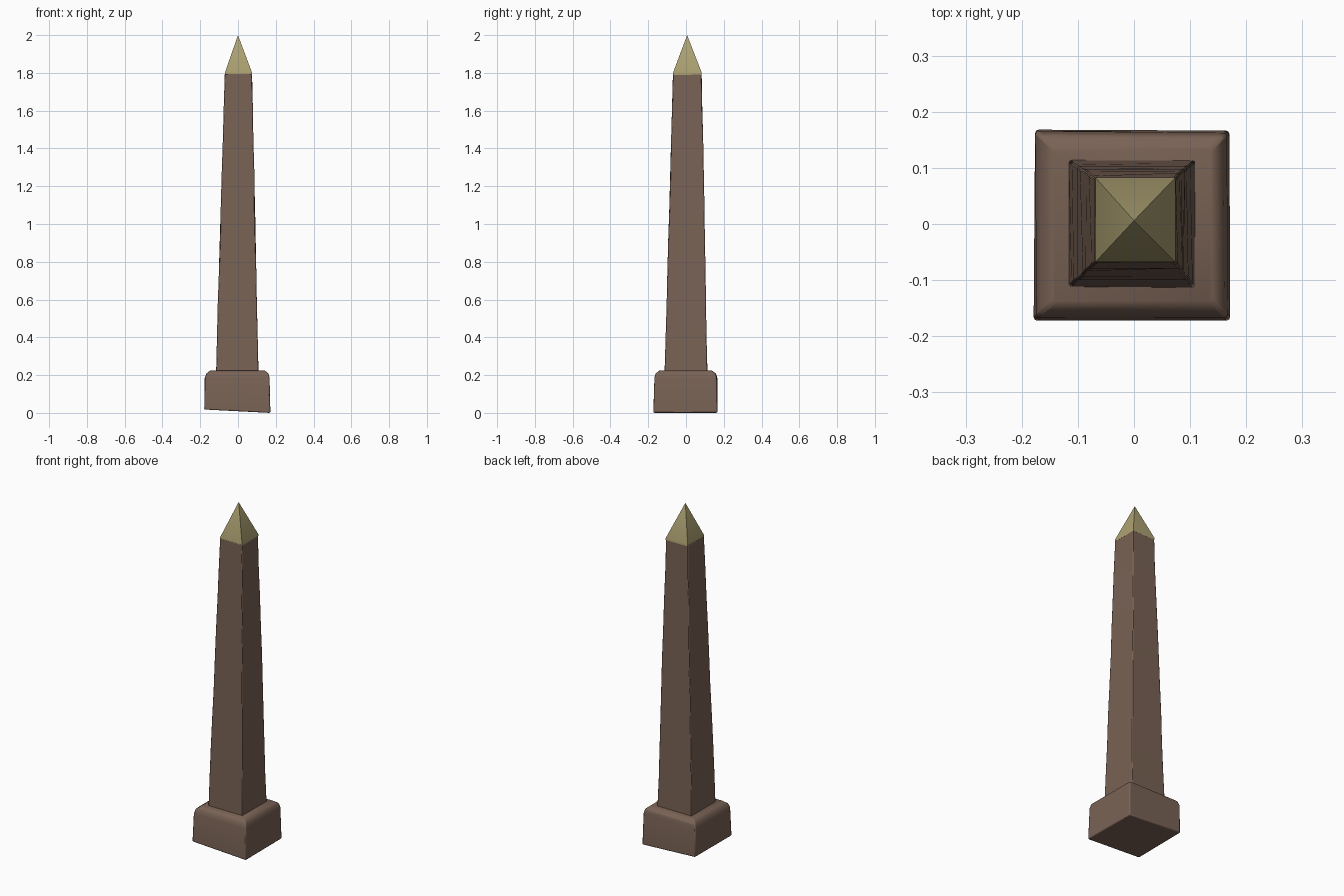
import bpy, bmesh, random

random.seed(4)
cube = bpy.data.objects.get("Cube")
if cube:
    bpy.data.objects.remove(cube)


def material(name, colour):
    mat = bpy.data.materials.new(name)
    mat.use_nodes = True
    mat.diffuse_color = (*colour, 1)
    bsdf = mat.node_tree.nodes["Principled BSDF"]
    bsdf.inputs["Base Color"].default_value = (*colour, 1)
    bsdf.inputs["Roughness"].default_value = 0.9
    return mat


def loft(name, rings, mat, apex=None, wobble=0.0, bevel=0.0):
    """Skin four-cornered rings (x0, x1, y0, y1, z), ending flat or in a point."""
    bm = bmesh.new()
    loops = []
    for x0, x1, y0, y1, z in rings:
        loop = []
        for x, y in ((x0, y0), (x1, y0), (x1, y1), (x0, y1)):
            dx, dy = (random.uniform(-wobble, wobble) for _ in "xy")
            loop.append(bm.verts.new((x + dx, y + dy, z)))
        loops.append(loop)
    bm.faces.new(loops[0][::-1])
    for low, high in zip(loops, loops[1:]):
        for i in range(4):
            j = (i + 1) % 4
            bm.faces.new((low[i], low[j], high[j], high[i]))
    if apex:
        tip = bm.verts.new(apex)
        for i in range(4):
            bm.faces.new((loops[-1][i], loops[-1][(i + 1) % 4], tip))
    else:
        bm.faces.new(loops[-1])
    mesh = bpy.data.meshes.new(name)
    bm.to_mesh(mesh)
    bm.free()
    mesh.materials.append(mat)
    obj = bpy.data.objects.new(name, mesh)
    bpy.context.collection.objects.link(obj)
    if bevel:
        mod = obj.modifiers.new("Worn edges", "BEVEL")
        mod.width = bevel
        mod.segments = 2
        mod.limit_method = "ANGLE"
        mod.angle_limit = 0.7
    return obj


def smooth(obj, angle):
    bpy.ops.object.select_all(action="DESELECT")
    obj.select_set(True)
    bpy.context.view_layer.objects.active = obj
    bpy.ops.object.shade_smooth_by_angle(angle=angle)


stone = material("Brown stone", (0.19, 0.122, 0.09))
gold = material("Pale gold", (0.42, 0.36, 0.17))

# Plinth: worn block with a rounded shoulder and a slightly tilted underside
plinth = loft("plinth", [
    (-0.178, 0.172, -0.171, 0.167, 0.01),
    (-0.175, 0.167, -0.166, 0.164, 0.185),
    (-0.168, 0.160, -0.160, 0.157, 0.209),
    (-0.145, 0.140, -0.138, 0.137, 0.225),
], stone, wobble=0.002, bevel=0.006)
for v in plinth.data.vertices[:4]:
    v.co.z = 0.018 if v.co.x < 0 else 0.0

# Shaft: tapering, gently uneven courses of stone
bottom = (-0.117, 0.108, -0.113, 0.113, 0.215)
top = (-0.069, 0.074, -0.068, 0.083, 1.795)
courses = 9
shaft = loft("shaft", [
    tuple(a + (b - a) * i / courses for a, b in zip(bottom, top))
    for i in range(courses + 1)
], stone, wobble=0.0015, bevel=0.004)

# Gilded pyramid tip
tip = loft("pyramid_tip", [
    (-0.069, 0.074, -0.068, 0.083, 1.79),
    (-0.069, 0.074, -0.068, 0.083, 1.802),
], gold, apex=(0.0, 0.006, 2.0))

for part in (plinth, shaft):
    smooth(part, 0.7)
smooth(tip, 0.5)
